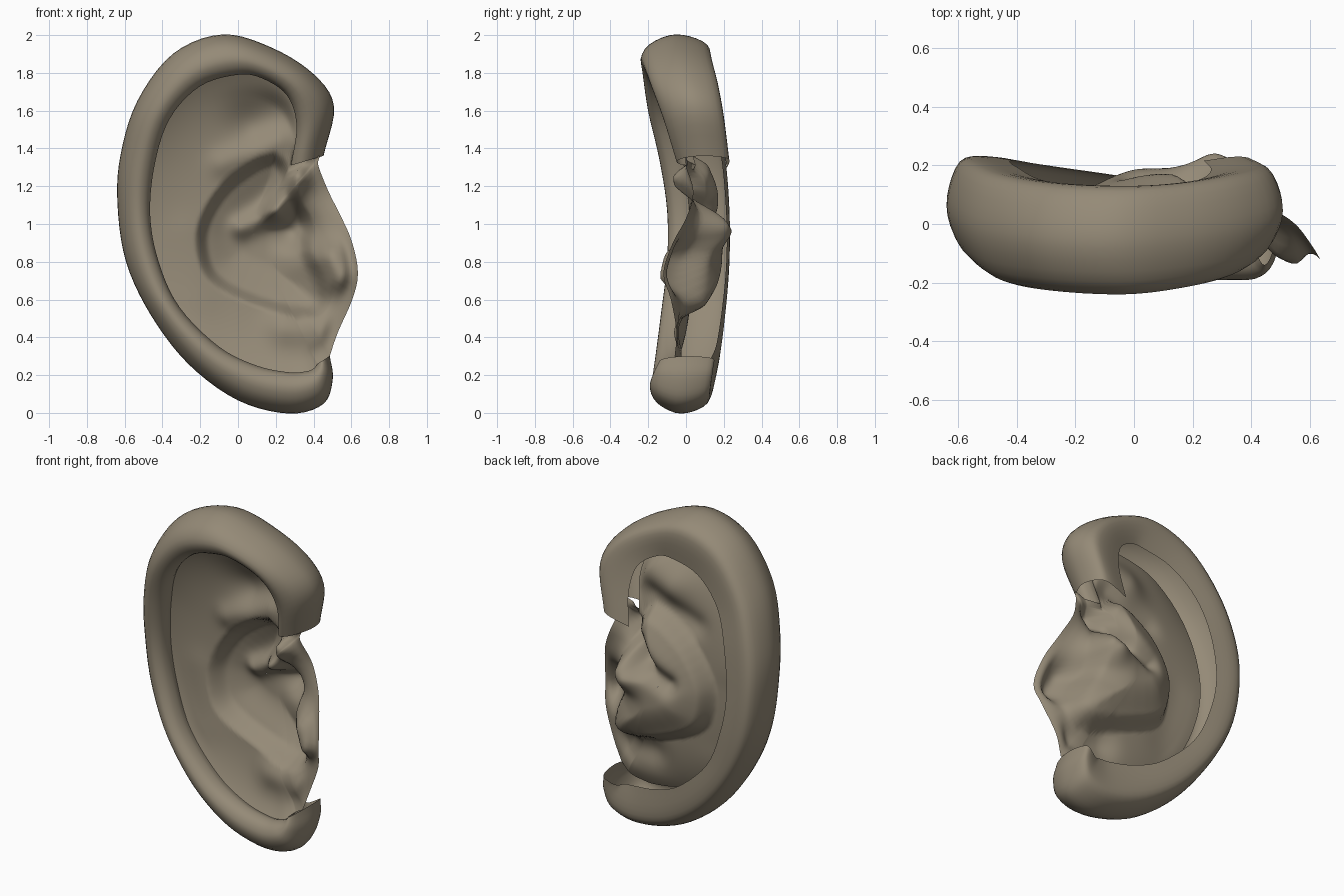
import bpy
import math
from mathutils import Vector

cube = bpy.data.objects.get("Cube")
if cube:
    bpy.data.objects.remove(cube)

skin = bpy.data.materials.new("clay brown")
skin.use_nodes = True
COLOUR = (0.30, 0.255, 0.185, 1)
skin.diffuse_color = COLOUR
skin.node_tree.nodes["Principled BSDF"].inputs["Base Color"].default_value = COLOUR


def spline(points, steps):
    """Smooth curve through points of any dimension."""
    pts = [Vector(p) for p in points]
    pts = [2 * pts[0] - pts[1]] + pts + [2 * pts[-1] - pts[-2]]
    out = []
    for a, b, c, d in zip(pts, pts[1:], pts[2:], pts[3:]):
        for i in range(steps):
            t = i / steps
            out.append(b + (c - a) * (t / 2) + (a * 2 - b * 5 + c * 4 - d) * (t * t / 2)
                       + (b * 3 - a - c * 3 + d) * (t ** 3 / 2))
    return out + [pts[-2]]


def loft(name, rows, closed=False):
    """Skin a list of equally long rows of points."""
    n = len(rows[0])
    verts = [p for row in rows for p in row]
    faces = []
    for r in range(len(rows) - 1):
        for i in range(n if closed else n - 1):
            j = (i + 1) % n
            faces.append((r * n + i, r * n + j, r * n + n + j, r * n + n + i))
    mesh = bpy.data.meshes.new(name)
    mesh.from_pydata(verts, [], faces)
    mesh.materials.append(skin)
    mesh.polygons.foreach_set("use_smooth", [True] * len(faces))
    obj = bpy.data.objects.new(name, mesh)
    bpy.context.collection.objects.link(obj)
    return obj


def smoothstep(lo, hi, v):
    t = min(1, max(0, (v - lo) / (hi - lo)))
    return t * t * (3 - 2 * t)


def seg_distance(p, a, b):
    d = b - a
    t = min(1, max(0, (p - a).dot(d) / d.length_squared))
    return (p - a - d * t).length


# Rim stations: outer x, outer z, inner x, inner z, front y, back y
stations = [
    (.45, 1.36, .28, 1.31, -.05, .23),
    (.505, 1.62, .31, 1.52, -.12, .2),
    (.4, 1.79, .26, 1.68, -.18, .17),
    (.18, 1.93, .13, 1.77, -.22, .14),
    (-.08, 2, 0, 1.79, -.24, .13),
    (-.34, 1.9, -.2, 1.73, -.23, .14),
    (-.53, 1.65, -.36, 1.56, -.2, .17),
    (-.62, 1.36, -.44, 1.32, -.14, .21),
    (-.635, 1.1, -.465, 1.05, -.1, .23),
    (-.59, .8, -.42, .8, -.1, .23),
    (-.46, .52, -.31, .56, -.13, .21),
    (-.26, .26, -.1, .35, -.16, .18),
    (0, .07, .1, .25, -.18, .15),
    (.27, 0, .27, .215, -.19, .13),
    (.45, .05, .36, .22, -.19, .13),
    (.5, .18, .4, .235, -.17, .14),
    (.485, .3, .42, .26, -.14, .15),
]
# Open hook-shaped section: across (inner to outer), depth (front to back)
section = [(.04, .36), (0, .24), (.1, .08), (.4, 0), (.76, .12), (1, .42),
           (.97, .7), (.76, .95), (.4, 1), (-.24, .95)]

hook = spline(section, 3)
rim_rows = []
for xo, zo, xi, zi, yf, yb in spline(stations, 5):
    rim_rows.append([Vector((xi + (xo - xi) * u, yf + (yb - yf) * v, zi + (zo - zi) * u))
                     for u, v in hook])
loft("outer_rim", rim_rows)

# Inner sheet boundary: the lip of the rim, then the free cheek-side edge
cheek_edge = [(.485, -.06, .3), (.53, -.05, .43), (.605, -.08, .6), (.635, -.12, .74),
              (.605, -.07, .9), (.55, 0, 1.03), (.48, .04, 1.17), (.425, .0, 1.31),
              (.43, .0, 1.36), (.36, .0, 1.34)]
boundary = [row[0] for row in rim_rows] + spline(cheek_edge, 4)

# Bowl outline in x, z
bowl = spline([
    (.2, 1.38), (.08, 1.34), (-.08, 1.22), (-.19, 1.06), (-.225, .9), (-.16, .7),
    (.08, .57), (.36, .5), (.48, .57), (.46, .72), (.39, .86), (.4, 1), (.33, 1.14),
    (.28, 1.3), (.2, 1.38)], 3)

# Ridges and hollows: start, end, radius, push in y
folds = [
    ((.32, 1.24), (.2, 1.07), .06, -.09),     # root of the rim crossing the bowl
    ((.2, 1.07), (.02, .98), .06, -.06),      # tail of that root
    ((.3, .96), (.32, .98), .1, .1),          # deepest part of the bowl
    ((.08, 1.54), (.2, 1.59), .13, .06),      # upper hollow
    ((-.08, 1.32), (.2, 1.44), .07, -.03),    # crest over the bowl
    ((-.28, .95), (-.2, .62), .1, -.01),      # crest beside the bowl
    ((.25, .45), (.42, .44), .1, -.05),       # lower knob
    ((.49, .82), (.53, .72), .08, -.1),       # front flap
]
folds = [(Vector(a), Vector(b), r, h) for a, b, r, h in folds]


def inside(p):
    hit = False
    for a, b in zip(bowl, bowl[1:]):
        if (a.y > p.y) != (b.y > p.y) and p.x < a.x + (b.x - a.x) * (p.y - a.y) / (b.y - a.y):
            hit = not hit
    return hit


def relief(p):
    y = 0
    if inside(p):
        depth = min(seg_distance(p, a, b) for a, b in zip(bowl, bowl[1:]))
        y += .08 * smoothstep(-.01, .07, depth) + .08 * smoothstep(0, .25, depth)
    for a, b, radius, push in folds:
        y += push * math.exp(-(seg_distance(p, a, b) / radius) ** 2)
    return y


# The sheet slopes back from the lip towards the bowl
RINGS = 44
centre = Vector((.08, 0, .95))
sheet_rows = []
for k in range(RINGS + 1):
    r = max(k / RINGS, .002)
    row = []
    for edge in boundary:
        x = centre.x + (edge.x - centre.x) * r
        z = centre.z + (edge.z - centre.z) * r
        blend = r ** 4
        y = .03 * (1 - blend) + edge.y * blend
        y += relief(Vector((x, z))) * (1 - smoothstep(.85, 1, r))
        row.append(Vector((x, y, z)))
    sheet_rows.append(row)
loft("inner_folds", sheet_rows, closed=True)
